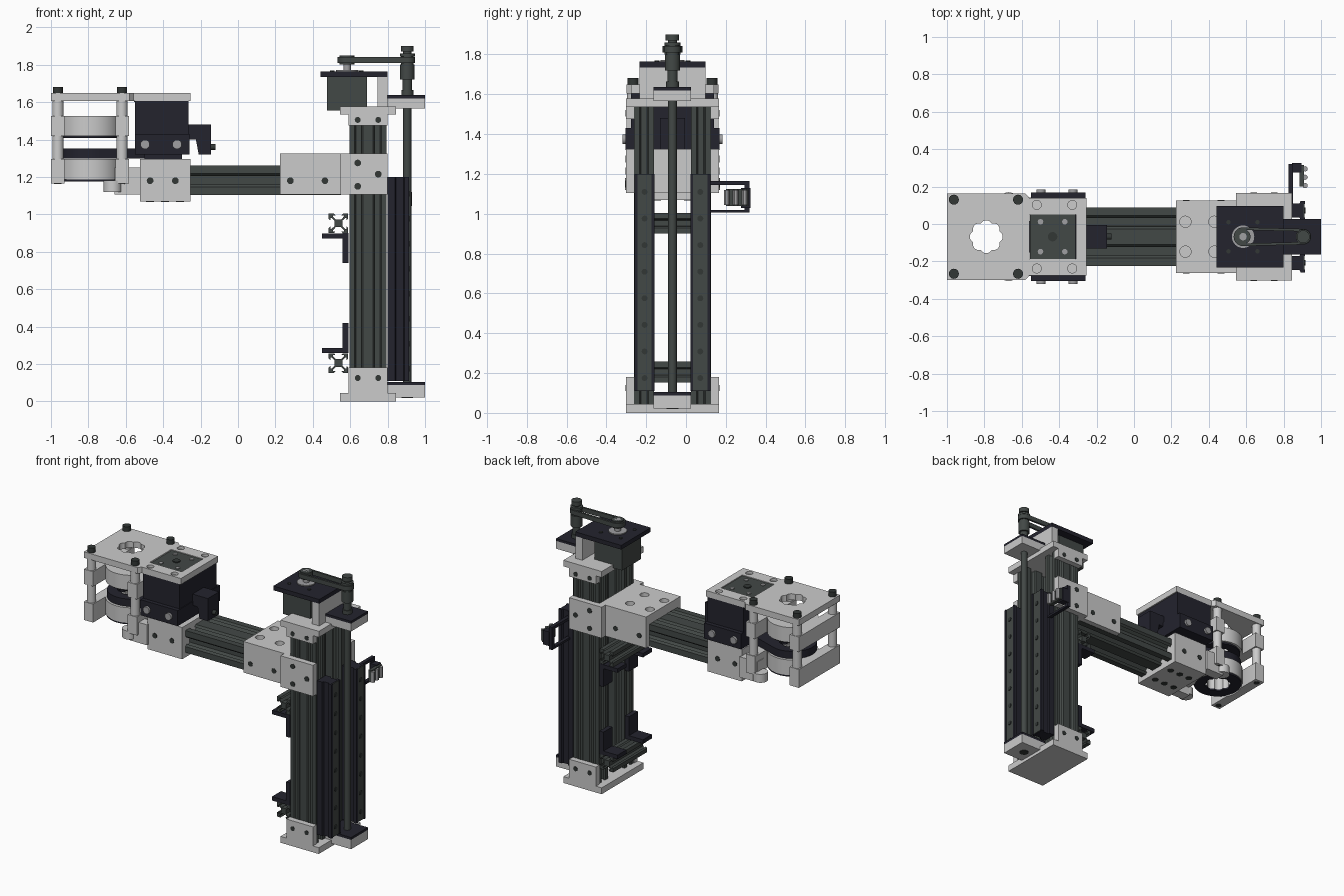
import bpy, bmesh, math
from mathutils import Vector

if "Cube" in bpy.data.objects:
    bpy.data.objects.remove(bpy.data.objects["Cube"])

YC = -0.068          # symmetry plane of the machine
SIDES = (-1, 1)


def mat(name, c):
    m = bpy.data.materials.new(name)
    m.diffuse_color = (*c, 1)
    m.use_nodes = True
    m.node_tree.nodes["Principled BSDF"].inputs["Base Color"].default_value = m.diffuse_color
    return m


LIGHT = mat("light_grey", (0.60, 0.60, 0.60))
GREY = mat("dark_green_grey", (0.055, 0.065, 0.061))
NAVY = mat("navy_black", (0.017, 0.017, 0.027))
DARK = mat("bolt_dark", (0.032, 0.038, 0.036))
STEEL = mat("steel", (0.35, 0.35, 0.36))


def prism(name, pts, axis, a, b, m):
    """Extrude a 2D outline along an axis from a to b."""
    def place(u, v, w):
        return {'X': (w, u, v), 'Y': (u, w, v), 'Z': (u, v, w)}[axis]
    bm = bmesh.new()
    lo = [bm.verts.new(place(u, v, a)) for u, v in pts]
    hi = [bm.verts.new(place(u, v, b)) for u, v in pts]
    bm.faces.new(lo)
    bm.faces.new(hi)
    n = len(pts)
    for i in range(n):
        j = (i + 1) % n
        bm.faces.new((lo[i], lo[j], hi[j], hi[i]))
    bmesh.ops.recalc_face_normals(bm, faces=bm.faces)
    me = bpy.data.meshes.new(name)
    bm.to_mesh(me)
    bm.free()
    me.materials.append(m)
    ob = bpy.data.objects.new(name, me)
    bpy.context.collection.objects.link(ob)
    return ob


def box(name, x0, x1, y0, y1, z0, z1, m):
    return prism(name, [(x0, y0), (x1, y0), (x1, y1), (x0, y1)], 'Z', z0, z1, m)


def cbox(name, x0, x1, hw, z0, z1, m):
    return box(name, x0, x1, YC - hw, YC + hw, z0, z1, m)


def pair(name, x0, x1, d0, d1, z0, z1, m):
    """Two mirrored boxes, d0..d1 away from the symmetry plane."""
    for s in SIDES:
        box(name, x0, x1, *sorted((YC + s * d0, YC + s * d1)), z0, z1, m)


def circle(u, v, r, n=32):
    return [(u + r * math.cos(2 * math.pi * i / n), v + r * math.sin(2 * math.pi * i / n)) for i in range(n)]


def cyl(name, axis, u, v, r, a, b, m, n=32):
    return prism(name, circle(u, v, r, n), axis, a, b, m)


def cut(ob, *cutters):
    for c in cutters:
        md = ob.modifiers.new("cut", 'BOOLEAN')
        md.object, md.operation, md.solver = c, 'DIFFERENCE', 'EXACT'
        bpy.context.view_layer.objects.active = ob
        bpy.ops.object.modifier_apply(modifier=md.name)
        bpy.data.objects.remove(c)
    return ob


def hull(x0, r0, x1, r1, n=24):
    """Belt outline around two pulleys."""
    t = math.acos((r0 - r1) / (x1 - x0))
    p = [(x0 + r0 * math.cos(a), YC + r0 * math.sin(a))
         for a in (t + (2 * math.pi - 2 * t) * i / n for i in range(n + 1))]
    return p + [(x1 + r1 * math.cos(a), YC + r1 * math.sin(a))
                for a in (-t + 2 * t * i / n for i in range(n + 1))]


SLOT = [(-.23, 0), (-.15, .09), (-.28, .09), (-.28, .15), (-.14, .3),
        (.14, .3), (.28, .15), (.28, .09), (.15, .09), (.23, 0)]


def slotted(cu, cv, nu, nv, s):
    """Slotted extrusion outline, nu by nv cells of size s."""
    pts, corner = [], Vector((cu - nu * s / 2, cv - nv * s / 2))
    d = Vector((1, 0))
    for count in (nu, nv, nu, nv):
        inward = Vector((-d.y, d.x))
        pts.append(tuple(corner))
        for k in range(count):
            for t, dep in SLOT:
                pts.append(tuple(corner + d * s * (k + .5 + t) + inward * s * dep))
        corner = corner + d * count * s
        d = inward
    return pts


# Column: two slotted uprights
for s in SIDES:
    prism("column_extrusion", slotted(0.695, YC + s * 0.143, 2, 1, 0.1), 'Z', 0.03, 1.56, GREY)

# Base and top caps with side cheeks and screws
for name, z0, z1, c0, c1 in (("base", 0, 0.045, 0.04, 0.18), ("top_cap", 1.535, 1.578, 1.475, 1.55)):
    cbox(name + "_plate", 0.545, 0.845, 0.234, z0, z1, LIGHT)
    pair(name + "_cheek", 0.59, 0.80, 0.194, 0.234, c0, c1, LIGHT)
    for s in SIDES:
        for x in (0.64, 0.75):
            cyl(name + "_screw", 'Y', x, 0.125 if z0 == 0 else 1.505, 0.016, YC + s * 0.22, YC + s * 0.237, DARK, 16)

# Lead screw bearing brackets
cbox("lower_bearing_block", 0.80, 1.0, 0.094, 0.022, 0.088, LIGHT)
cbox("lower_bearing_plate", 0.80, 1.0, 0.094, 0.088, 0.105, NAVY)
cyl("lower_bearing_hole", 'Z', 0.905, YC, 0.03, 0.019, 0.03, DARK)
cbox("upper_bearing_block", 0.80, 1.0, 0.094, 1.565, 1.62, LIGHT)
cbox("upper_bearing_plate", 0.80, 1.0, 0.094, 1.62, 1.637, NAVY)

# Lead screw with collar, pulley and nut
for name, r, z0, z1 in (("lead_screw", 0.022, 0.09, 1.89), ("screw_collar", 0.032, 1.637, 1.665),
                        ("screw_coupler", 0.026, 1.665, 1.73), ("pulley_hub", 0.038, 1.72, 1.80),
                        ("pulley_wheel", 0.033, 1.80, 1.86), ("pulley_flange", 0.04, 1.845, 1.86),
                        ("screw_nut", 0.034, 1.87, 1.90)):
    cyl(name, 'Z', 0.905, YC, r, z0, z1, GREY)

# Linear rails: navy channel, grey face strip, screws
for s in SIDES:
    y = YC + s * 0.14
    h = 0.05
    prism("linear_rail", [(0.80, y - h), (0.84, y - h), (0.845, y - h + .012), (0.885, y - h + .012), (0.89, y - h),
                          (0.915, y - h), (0.915, y - h + .014), (0.905, y - h + .014), (0.905, y + h - .014),
                          (0.915, y + h - .014), (0.915, y + h), (0.89, y + h), (0.885, y + h - .012),
                          (0.845, y + h - .012), (0.84, y + h), (0.80, y + h)], 'Z', 0.11, 1.20, NAVY)
    box("rail_face_strip", 0.90, 0.911, y - 0.036, y + 0.036, 0.112, 1.198, GREY)
    for i in range(8):
        cyl("rail_screw", 'X', y, 0.175 + 0.1335 * i, 0.015, 0.908, 0.916, DARK, 12)

# Column drive motor and belt
cbox("motor_plate", 0.44, 0.80, 0.165, 1.735, 1.765, NAVY)
cbox("motor_plate_support", 0.745, 0.80, 0.165, 1.575, 1.735, LIGHT)
cbox("column_motor", 0.475, 0.69, 0.107, 1.555, 1.735, GREY)
cyl("motor_boss", 'Z', 0.583, YC, 0.06, 1.765, 1.772, STEEL)
cyl("motor_shaft", 'Z', 0.583, YC, 0.02, 1.76, 1.85, STEEL)
cyl("motor_pulley", 'Z', 0.583, YC, 0.04, 1.80, 1.85, GREY)
cut(prism("column_belt", hull(0.583, 0.05, 0.905, 0.042), 'Z', 1.81, 1.842, GREY),
    prism("belt_cutter", hull(0.583, 0.036, 0.905, 0.028), 'Z', 1.7, 1.9, GREY))
for x in (0.505, 0.66):
    for s in SIDES:
        cyl("motor_screw", 'Z', x, YC + s * 0.078, 0.012, 1.765, 1.77, DARK, 12)

# Horizontal cross beams and angle brackets
for zb, za, zv0, zv1 in ((0.952, 0.87, 0.74, 0.90), (0.205, 0.258, 0.26, 0.42)):
    prism("cross_beam", slotted(0.537, zb, 1, 1, 0.104), 'Y', YC - 0.19, YC + 0.19, GREY)
    pair("angle_bracket_foot", 0.45, 0.59, 0.093, 0.193, za, za + 0.028, NAVY)
    pair("angle_bracket_leg", 0.56, 0.59, 0.093, 0.193, zv0, zv1, NAVY)

# Arm and its column mount
prism("arm_extrusion", slotted(YC, 1.182, 2, 1, 0.156), 'X', -0.50, 0.55, GREY)
mount = cbox("arm_mount_top", 0.225, 0.56, 0.193, 1.26, 1.325, LIGHT)
cut(mount, *[cyl("hole_cutter", 'Z', x, YC + s * 0.08, 0.03, 1.29, 1.4, LIGHT, 24)
             for x in (0.275, 0.43) for s in SIDES])
pair("arm_mount_side", 0.225, 0.56, 0.157, 0.193, 1.105, 1.262, LIGHT)
cbox("arm_mount_wall", 0.545, 0.59, 0.234, 1.105, 1.325, LIGHT)
pair("arm_mount_cheek", 0.585, 0.80, 0.194, 0.234, 1.105, 1.325, LIGHT)

# Arm end bracket
cbox("arm_end_bracket", -0.525, -0.255, 0.193, 1.07, 1.295, LIGHT)
for s in SIDES:
    for x, z, d in ((0.28, 1.18, .193), (0.465, 1.18, .193), (-0.47, 1.18, .193), (-0.335, 1.18, .193),
                    (0.64, 1.275, .234), (0.64, 1.15, .234), (0.75, 1.215, .234)):
        cyl("bracket_screw", 'Y', x, z, 0.018, YC + s * (d - .02), YC + s * (d + .003), DARK, 16)
    for x in (-0.47, -0.39, -0.31):
        cyl("bracket_bottom_hole", 'Z', x, YC + s * 0.08, 0.022, 1.067, 1.08, DARK, 16)
    cyl("clamp_lug", 'Z', -0.67, YC + s * 0.19, 0.048, 1.12, 1.18, LIGHT)
pair("clamp_arm", -0.66, -0.52, 0.14, 0.21, 1.105, 1.25, LIGHT)

# Head top plate with scalloped opening and motor cut-out
HX = -0.79


def scallop():
    pts = []
    for i in range(96):
        a = 2 * math.pi * i / 96
        r = 0.076 + 0.012 * abs(math.cos(4 * a))
        pts.append((HX + r * math.cos(a), YC + r * math.sin(a)))
    return prism("scallop_cutter", pts, 'Z', 1, 2, LIGHT)


o0, i0 = 0.231, 0.208
plate = prism("head_top_plate", [(-1, YC - o0), (-0.58, YC - o0), (-0.56, YC - i0), (-0.255, YC - i0),
                                 (-0.255, YC + i0), (-0.56, YC + i0), (-0.58, YC + o0), (-1, YC + o0)],
              'Z', 1.605, 1.648, LIGHT)
cut(plate, scallop(), cbox("motor_cutter", -0.56, -0.31, 0.12, 1.5, 1.7, LIGHT),
    *[cyl("hole_cutter", 'Z', x, YC + s * 0.17, 0.024, 1.63, 1.7, LIGHT, 24) for x in (-0.52, -0.33) for s in SIDES])

# Head posts, bars and bolts
for x in (-0.963, -0.62):
    for s in SIDES:
        y = YC + s * 0.198
        cyl("head_post", 'Z', x, y, 0.03, 1.17, 1.61, LIGHT)
        cyl("post_bolt", 'Z', x, y, 0.027, 1.645, 1.682, DARK, 16)
        cyl("post_bottom_hole", 'Z', x, y, 0.02, 1.162, 1.18, DARK, 16)
    for z0, z1 in ((1.42, 1.525), (1.165, 1.295)):
        cut(cbox("head_bar", x - 0.036, x + 0.036, 0.231, z0, z1, LIGHT),
            cyl("ring_cutter", 'Z', HX, YC, 0.155, 1, 2, LIGHT, 48))

# Head rings and driven pulley, open through the middle
for name, r, z0, z1, m in (("upper_ring", 0.165, 1.42, 1.525, LIGHT), ("upper_ring_seal", 0.15, 1.408, 1.42, NAVY),
                           ("lower_ring", 0.165, 1.187, 1.295, LIGHT), ("lower_ring_seal", 0.16, 1.175, 1.187, NAVY)):
    cut(cyl(name, 'Z', HX, YC, r, z0, z1, m, 48), scallop())
cut(prism("head_belt_pulley", hull(HX, 0.155, -0.435, 0.04), 'Z', 1.30, 1.352, NAVY), scallop())

# Head motor with clamp block, side bolts and cable cover
cbox("head_motor_block", -0.55, -0.265, 0.208, 1.32, 1.605, NAVY)
cbox("head_motor_clamp", -0.55, -0.26, 0.236, 1.32, 1.43, NAVY)
cbox("head_motor_spacer", -0.50, -0.30, 0.15, 1.29, 1.325, NAVY)
cbox("head_motor", -0.555, -0.312, 0.12, 1.60, 1.643, GREY)
cyl("head_motor_boss", 'Z', -0.435, YC, 0.025, 1.64, 1.65, DARK)
for x in (-0.50, -0.37):
    for s in SIDES:
        cyl("head_motor_screw", 'Z', x, YC + s * 0.08, 0.015, 1.64, 1.648, STEEL, 12)
for x in (-0.497, -0.326):
    for s in SIDES:
        cyl("clamp_bolt", 'Y', x, 1.374, 0.025, YC + s * 0.23, YC + s * 0.252, STEEL, 16)
prism("cable_cover", [(-0.27, 1.48), (-0.145, 1.48), (-0.145, 1.32), (-0.21, 1.32), (-0.225, 1.40), (-0.27, 1.40)],
      'Y', YC - 0.063, YC + 0.063, NAVY)
cyl("cable_cover_bolt", 'X', YC, 1.36, 0.016, -0.15, -0.12, DARK, 16)

# End-stop switch on a hooked bracket
for z0, z1 in ((1.145, 1.165), (1.005, 1.02)):
    box("switch_bracket_arm", 0.825, 0.85, 0.10, 0.315, z0, z1, NAVY)
box("switch_bracket_end", 0.825, 0.85, 0.295, 0.32, 1.005, 1.165, NAVY)
box("switch_body", 0.845, 0.895, 0.275, 0.325, 1.03, 1.13, NAVY)
box("switch_face", 0.885, 0.91, 0.20, 0.315, 1.04, 1.125, GREY)
for y in (0.205, 0.25, 0.295):
    cyl("switch_pin", 'Z', 0.915, y, 0.014, 1.045, 1.12, STEEL, 12)

# Smooth round parts, keep edges sharp
bpy.ops.object.select_all(action='SELECT')
bpy.ops.object.shade_smooth_by_angle(angle=math.radians(30))
